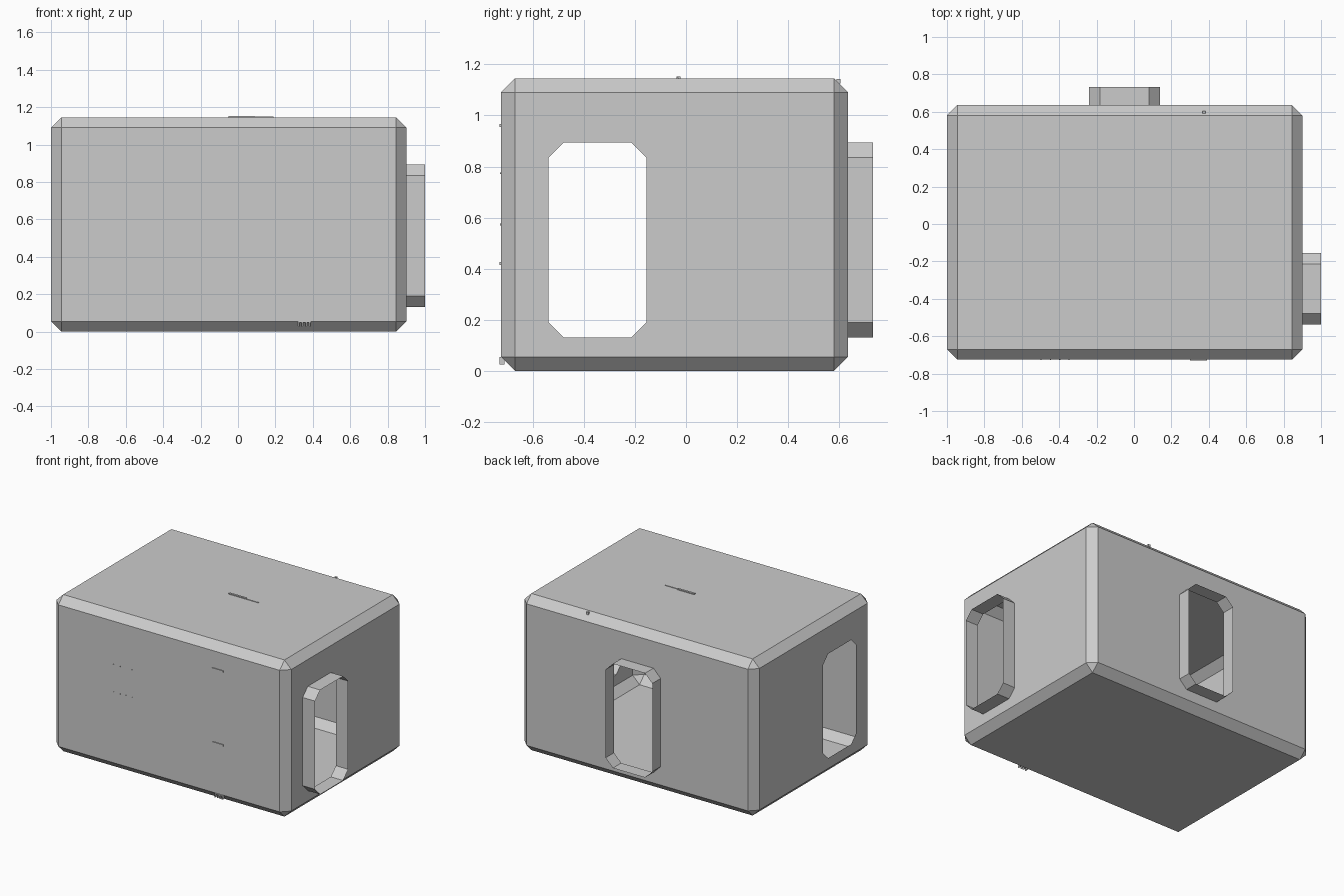
import bpy, bmesh
from mathutils import Vector

if "Cube" in bpy.data.objects:
    bpy.data.objects.remove(bpy.data.objects["Cube"])

grey = bpy.data.materials.new("wall grey")
grey.diffuse_color = (0.6, 0.6, 0.6, 1)
grey.use_nodes = True
grey.node_tree.nodes["Principled BSDF"].inputs["Base Color"].default_value = grey.diffuse_color

LOW, HIGH, CHAMFER = (-1.0, -0.725, 0.0), (0.9, 0.635, 1.145), 0.055


def add_object(name, bm):
    mesh = bpy.data.meshes.new(name)
    bm.to_mesh(mesh)
    bm.free()
    mesh.materials.append(grey)
    obj = bpy.data.objects.new(name, mesh)
    bpy.context.collection.objects.link(obj)
    return obj


def box_bmesh(low, high):
    bm = bmesh.new()
    bmesh.ops.create_cube(bm, size=1)
    for v in bm.verts:
        v.co = Vector([(low[i] + high[i]) / 2 + v.co[i] * (high[i] - low[i]) for i in range(3)])
    return bm


def add_box(name, low, high):
    return add_object(name, box_bmesh(low, high))


def cut_door(bm, axis, side, a0, a1, b0=0.131, b1=0.894, c=0.059, depth=0.0):
    """Replace one wall with a wall around an eight-sided doorway, with an optional collar."""
    other = 1 - axis
    wall = max(bm.faces, key=lambda f: (f.normal[axis] * side > 0.99, f.calc_area()))
    level = wall.calc_center_median()[axis]
    corners = list(wall.verts)
    mid = wall.calc_center_median()
    pick = lambda s, t: next(v for v in corners if (v.co[other] > mid[other]) == s
                             and (v.co.z > mid.z) == t)
    rect = [pick(False, False), pick(True, False), pick(True, True), pick(False, True)]
    bmesh.ops.delete(bm, geom=[wall], context='FACES_ONLY')
    outline = [(a0 + c, b0), (a1 - c, b0), (a1, b0 + c), (a1, b1 - c),
               (a1 - c, b1), (a0 + c, b1), (a0, b1 - c), (a0, b0 + c)]

    def ring(at):
        verts = []
        for a, z in outline:
            co = Vector((0, 0, z))
            co[axis], co[other] = at, a
            verts.append(bm.verts.new(co))
        return verts

    hole = ring(level)
    for k in range(4):
        nxt = rect[(k + 1) % 4]
        bm.faces.new((rect[k], nxt, hole[2 * k + 1], hole[2 * k]))
        bm.faces.new((nxt, hole[(2 * k + 2) % 8], hole[2 * k + 1]))
    if depth:
        rim = ring(level + side * depth)
        for k in range(8):
            n = (k + 1) % 8
            bm.faces.new((hole[k], hole[n], rim[n], rim[k]))
    bm.normal_update()


# Hollow chamfered room with three doorways
room = box_bmesh(LOW, HIGH)
bmesh.ops.bevel(room, geom=room.edges[:], offset=CHAMFER, segments=1, affect='EDGES')
room.normal_update()
cut_door(room, 0, 1, -0.538, -0.155, depth=0.1)
cut_door(room, 0, -1, -0.538, -0.155)
cut_door(room, 1, 1, -0.24, 0.138, depth=0.097)
bmesh.ops.recalc_face_normals(room, faces=room.faces[:])
add_object("room_shell", room)

# Thin ridge on the roof
add_box("roof_ridge", (-0.05, -0.037, 1.14), (0.09, -0.022, 1.152))
add_box("roof_ridge_tip", (0.09, -0.037, 1.14), (0.19, -0.03, 1.149))

# Small clips on the front wall
for i, z in enumerate((0.42, 0.96)):
    add_box(f"front_clip_{i}", (0.3, -0.731, z - 0.006), (0.39, -0.72, z + 0.006))

# Comb under the front edge
add_box("comb_bar", (0.32, -0.731, 0.048), (0.39, -0.71, 0.055))
for i in range(4):
    x = 0.32 + i * 0.02
    add_box(f"comb_tooth_{i}", (x, -0.731, 0.025), (x + 0.008, -0.71, 0.05))

# Rows of tiny studs on the front wall
for z in (0.57, 0.77):
    for i in range(4):
        x = -0.5 + i * 0.05
        add_box("front_stud", (x, -0.728, z), (x + 0.006, -0.72, z + 0.006))

# Small catch on the rear roof edge
add_box("rear_catch", (0.367, 0.59, 1.125), (0.383, 0.605, 1.143))
